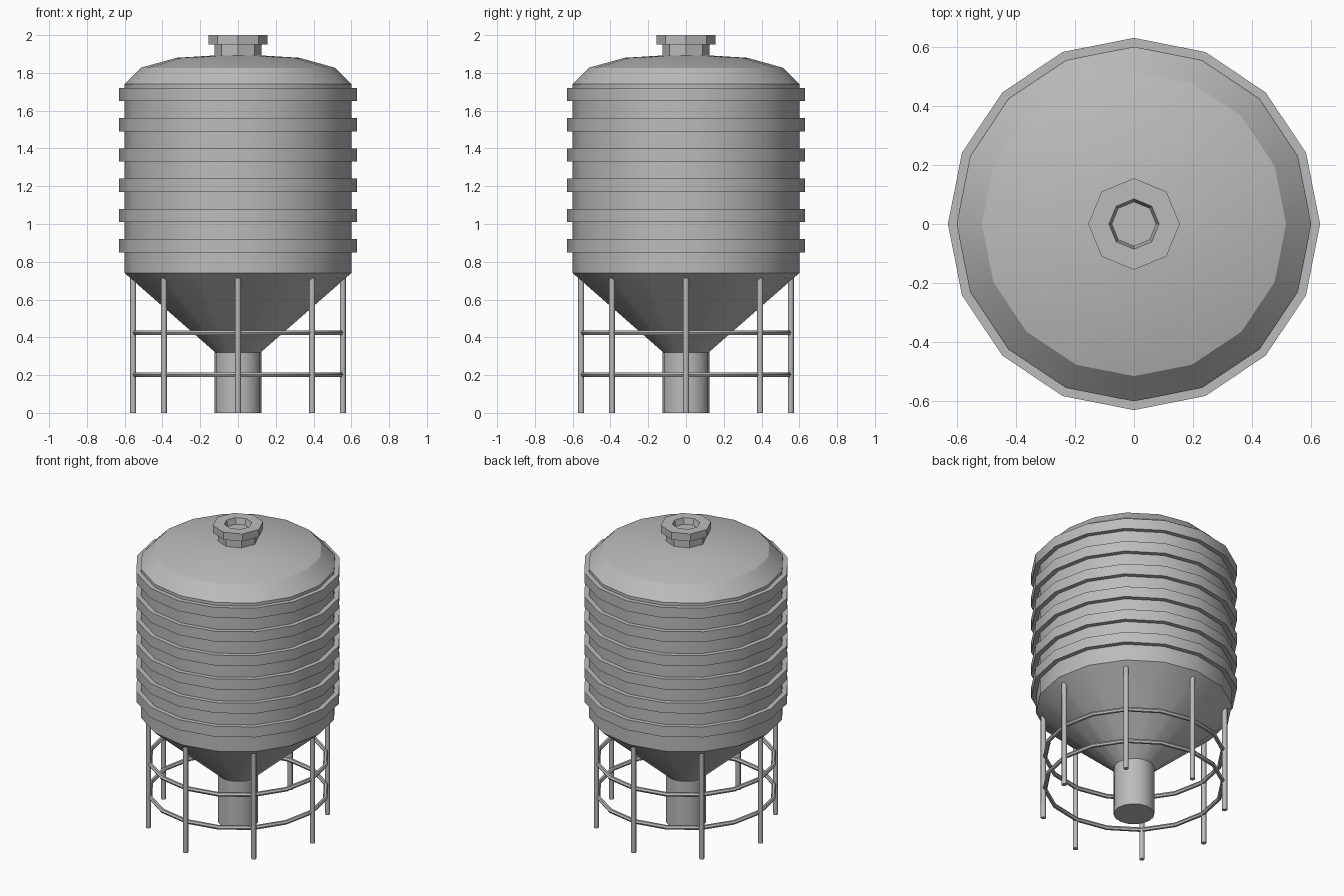
import bpy
import math

if "Cube" in bpy.data.objects:
    bpy.data.objects.remove(bpy.data.objects["Cube"], do_unlink=True)

GREY = (0.5, 0.5, 0.5, 1)
steel = bpy.data.materials.new("plain_grey_steel")
steel.use_nodes = True
steel.diffuse_color = GREY
steel.node_tree.nodes["Principled BSDF"].inputs["Base Color"].default_value = GREY


def finish(obj, name, angle=30):
    obj.name = name
    obj.data.materials.append(steel)
    bpy.ops.object.select_all(action="DESELECT")
    obj.select_set(True)
    bpy.context.view_layer.objects.active = obj
    bpy.ops.object.shade_smooth_by_angle(angle=math.radians(angle))


def lathe(name, profile, sides, closed=False):
    """Spin (radius, z) points, listed bottom to top on the outside, around z."""
    verts, rings, faces = [], [], []
    for r, z in profile:
        count = sides if r > 0 else 1
        rings.append([len(verts) + i for i in range(count)])
        for i in range(count):
            a = 2 * math.pi * i / sides
            verts.append((r * math.cos(a), r * math.sin(a), z))
    pairs = list(zip(rings, rings[1:]))
    if closed:
        pairs.append((rings[-1], rings[0]))
    for low, high in pairs:
        for i in range(sides):
            j = (i + 1) % sides
            quad = [low[i % len(low)], low[j % len(low)],
                    high[j % len(high)], high[i % len(high)]]
            faces.append(list(dict.fromkeys(quad)))
    if not closed:
        if len(rings[0]) > 1:
            faces.append(rings[0][::-1])
        if len(rings[-1]) > 1:
            faces.append(rings[-1])
    mesh = bpy.data.meshes.new(name)
    mesh.from_pydata(verts, [], faces)
    mesh.update()
    obj = bpy.data.objects.new(name, mesh)
    bpy.context.collection.objects.link(obj)
    finish(obj, name)
    return obj


# Tank: hopper cone, straight wall and shallow dome
lathe("tank", [(0.12, 0.32), (0.6, 0.74), (0.6, 1.74), (0.515, 1.827),
               (0.325, 1.88), (0, 1.9)], 16)

# Outlet pipe under the hopper
lathe("outlet_pipe", [(0.125, 0), (0.125, 0.32)], 16)

# Raised bands around the wall
for i in range(6):
    z = 0.85 + 0.16 * i
    lathe(f"wall_band_{i + 1}", [(0.59, z), (0.63, z), (0.63, z + 0.07),
                                 (0.59, z + 0.07)], 16, closed=True)

# Filler neck and its recessed collar
lathe("filler_neck", [(0.125, 1.88), (0.125, 1.95)], 8)
lathe("filler_collar", [(0.155, 1.95), (0.155, 2), (0.085, 2), (0.075, 1.96)], 8)

# Legs, running up into the hopper
for i in range(8):
    a = math.pi * i / 4
    bpy.ops.mesh.primitive_cylinder_add(
        vertices=8, radius=0.016, depth=0.73,
        location=(0.555 * math.cos(a), 0.555 * math.sin(a), 0.365))
    finish(bpy.context.object, f"leg_{i + 1}", 50)

# Brace hoops joining the legs
for name, z in (("lower_hoop", 0.203), ("upper_hoop", 0.425)):
    bpy.ops.mesh.primitive_torus_add(
        major_segments=16, minor_segments=6, major_radius=0.545,
        minor_radius=0.014, location=(0, 0, z))
    finish(bpy.context.object, name)
